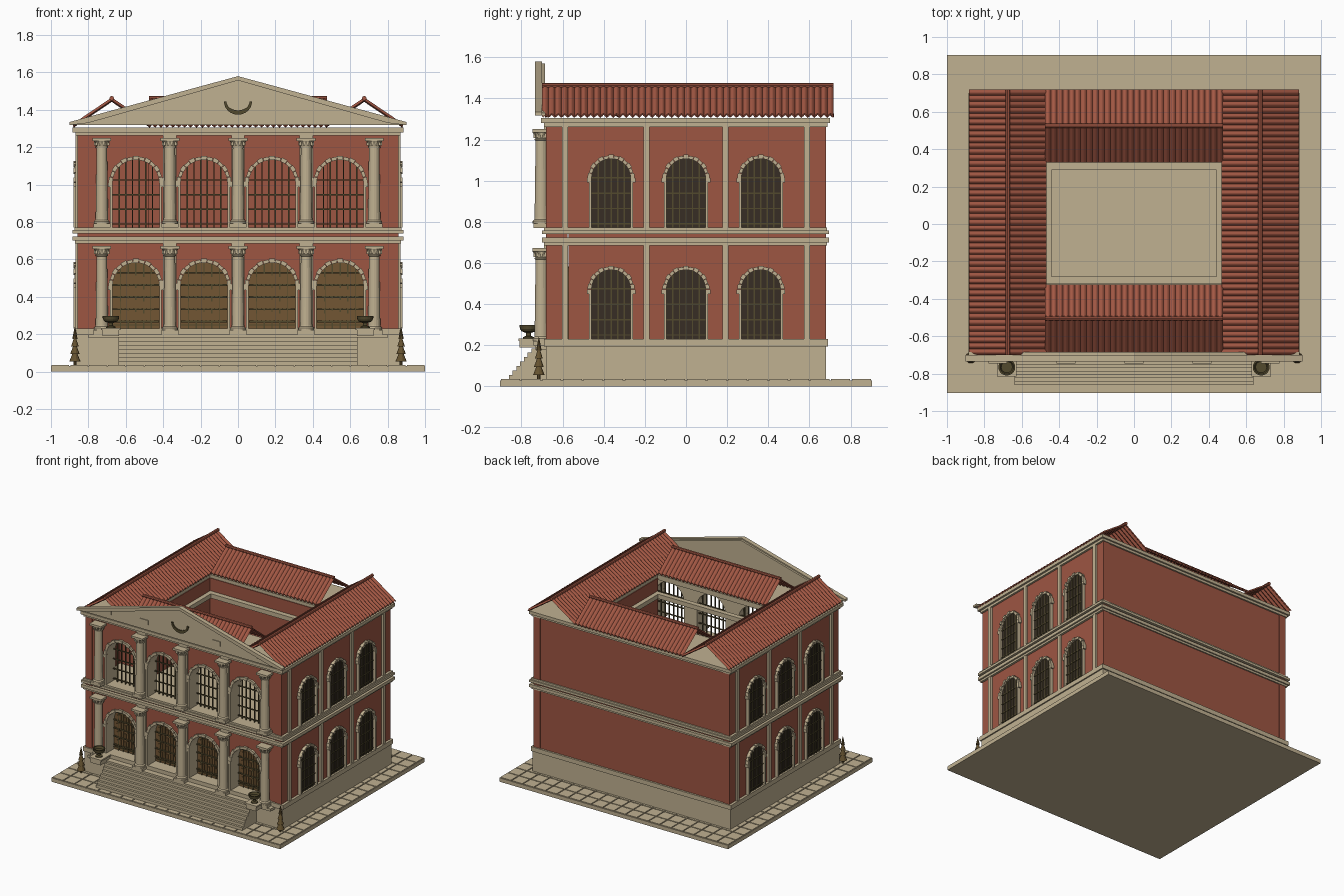
import bpy, bmesh, math
from mathutils import Vector

if "Cube" in bpy.data.objects:
    bpy.data.objects.remove(bpy.data.objects["Cube"])

def mat(name, r, g, b):
    m = bpy.data.materials.new(name)
    m.diffuse_color = (r, g, b, 1)
    m.use_nodes = True
    m.node_tree.nodes["Principled BSDF"].inputs["Base Color"].default_value = m.diffuse_color
    return m

CREAM = mat("cream stone", .53, .44, .285)
RED = mat("red plaster", .34, .092, .055)
TILE = mat("roof terracotta", .37, .098, .058)
DARK = mat("dark glass", .038, .027, .018)
BRONZE = mat("bronze", .085, .067, .027)
WOOD = mat("shelf wood", .17, .092, .033)
LEAF = mat("tree brown", .13, .085, .03)

def finish(name, bm, *mats):
    bmesh.ops.recalc_face_normals(bm, faces=bm.faces)
    me = bpy.data.meshes.new(name)
    bm.to_mesh(me)
    bm.free()
    for m in mats:
        me.materials.append(m)
    ob = bpy.data.objects.new(name, me)
    bpy.context.collection.objects.link(ob)
    return ob

def prism(bm, pts, axis, a, b):
    """Extrude a 2D outline along x or y (outline is (other, z)) or z."""
    put = {'x': lambda u, v, w: (w, u, v), 'y': lambda u, v, w: (u, w, v), 'z': lambda u, v, w: (u, v, w)}[axis]
    lo = [bm.verts.new(put(u, v, a)) for u, v in pts]
    hi = [bm.verts.new(put(u, v, b)) for u, v in pts]
    n = len(pts)
    bm.faces.new(lo)
    bm.faces.new(hi[::-1])
    for i in range(n):
        bm.faces.new((lo[i], lo[(i + 1) % n], hi[(i + 1) % n], hi[i]))

def box(bm, x0, x1, y0, y1, z0, z1):
    prism(bm, [(x0, y0), (x1, y0), (x1, y1), (x0, y1)], 'z', z0, z1)

def boxes(name, m, *lst):
    bm = bmesh.new()
    for b in lst:
        box(bm, *b)
    return finish(name, bm, m)

def lathe(bm, prof, cx, cy, n):
    rings = [[bm.verts.new((cx + r * math.cos(2 * math.pi * i / n), cy + r * math.sin(2 * math.pi * i / n), z))
              for i in range(n)] for r, z in prof]
    for p, q in zip(rings, rings[1:]):
        for i in range(n):
            bm.faces.new((p[i], p[(i + 1) % n], q[(i + 1) % n], q[i]))
    bm.faces.new(rings[0])
    bm.faces.new(rings[-1])

def arc(c, z, r, n=14):
    """Half circle from left to right."""
    return [(c - r * math.cos(math.pi * i / n), z + r * math.sin(math.pi * i / n)) for i in range(n + 1)]

def arch_shape(c, z0, zs, r):
    return [(c - r, z0)] + arc(c, zs, r) + [(c + r, z0)]

def arch_trim(bm, c, z0, zs, ri, ro, axis, a, b):
    """Wedge stones over the arch, impost blocks and slim jambs."""
    n = 13
    for i in range(n):
        t = [math.pi * (i + k) / n for k in (0.03, .97)]
        rr = ro if i % 2 == 0 else ro - .004
        pts = [(c + r * math.cos(q), zs + r * math.sin(q)) for r, q in ((ri, t[0]), (rr, t[0]), (rr, t[1]), (ri, t[1]))]
        prism(bm, pts, axis, a, b if i % 2 == 0 else a + (b - a) * .8)
    for s in (-1, 1):
        for e, lo, hi in ((ri + (ro - ri) * .6, z0, zs), (ro + .003, zs - .022, zs)):
            prism(bm, [(c + s * ri, lo), (c + s * e, lo), (c + s * e, hi), (c + s * ri, hi)], axis, a, b)

def lattice(bm, c, z0, zs, r, axis, a, b, nv, nh):
    """Window bars clipped to the arch."""
    w = .0035
    for i in range(1, nv + 1):
        d = -r + 2 * r * i / (nv + 1)
        h = zs + math.sqrt(r * r - d * d)
        prism(bm, [(c + d - w, z0), (c + d + w, z0), (c + d + w, h), (c + d - w, h)], axis, a, b)
    for i in range(nh):
        z = z0 + .02 + (zs + r * .6 - z0) * i / nh
        h = r if z < zs else math.sqrt(max(0, r * r - (z - zs) ** 2))
        prism(bm, [(c - h, z - w), (c + h, z - w), (c + h, z + w), (c - h, z + w)], axis, a, b)

BAYS = [-.546, -.182, .182, .546]
COLS = [-.728, -.364, 0, .364, .728]

# ground slab with paving tiles
boxes("ground_slab", CREAM, (-1, 1, -.903, .903, 0, .03))
bm = bmesh.new()
for i in range(20):
    for j in range(18):
        x, y = -.95 + i * .1, -.853 + j * .1003
        if abs(x) > .8 or abs(y) > .6:
            box(bm, x - .046, x + .046, y - .046, y + .046, .029, .035)
finish("paving_tiles", bm, CREAM)

# podium, steps and urn pedestals
boxes("podium", CREAM, (-.865, .865, -.68, .68, .03, .195), (-.875, .875, -.69, .69, .195, .23),
      (-.80, .80, -.735, -.55, .18, .2))
boxes("front_steps", CREAM, *[(-.64, .64, -.86 + i * .018, -.68, .03, .035 + .0215 * (i + 1)) for i in range(7)])
boxes("urn_pedestals", CREAM, *[b for s in (-1, 1) for b in (
    (s * .68 - .045, s * .68 + .045, -.81, -.69, .19, .225), (s * .68 - .052, s * .68 + .052, -.815, -.69, .222, .234))])

# wall masses
boxes("lower_core", RED, (-.855, .855, -.57, .675, .23, .75))
boxes("upper_wings", RED, (-.855, -.475, -.33, .675, .77, 1.28), (.475, .855, -.33, .675, .77, 1.28),
      (-.475, .475, .33, .675, .77, 1.28), (-.855, -.8, -.58, -.33, .77, 1.28), (.8, .855, -.58, -.33, .77, 1.28))
boxes("corner_strips", RED, *[(min(s * .80, s * .858), max(s * .80, s * .858), y - .006, y + .006, z0, z1)
      for s in (-1, 1) for y in (-.675, .675) for z0, z1 in ((.23, .74), (.77, 1.28))])

# arcaded front walls, cream inside the openings and on the back
for nm, z0, zs, z1 in (("lower", .23, .458, .75), ("upper", .77, 1.008, 1.28)):
    pts = [(-.855, z0)]
    for c in BAYS:
        pts += arch_shape(c, z0, zs, .125)
    pts += [(.855, z0), (.855, z1), (-.855, z1)]
    bm = bmesh.new()
    prism(bm, pts, 'y', -.675, -.575)
    bmesh.ops.recalc_face_normals(bm, faces=bm.faces)
    for f in bm.faces:
        inner = abs(f.calc_center_median().x) < .8 and abs(f.normal.y) < .5
        f.material_index = 1 if inner or f.normal.y > .5 else 0
    finish(nm + "_front_arcade", bm, RED, CREAM)
    bm = bmesh.new()
    for c in BAYS:
        arch_trim(bm, c, z0, zs, .125, .147, 'y', -.673, -.692)
    finish(nm + "_front_arch_trim", bm, CREAM)

# bookshelf infill below, open lattice above
bm, sh, gr = bmesh.new(), bmesh.new(), bmesh.new()
for c in BAYS:
    prism(bm, arch_shape(c, .23, .458, .125), 'y', -.59, -.568)
    lattice(sh, c, .23, .458, .124, 'y', -.597, -.588, 5, 1)
    for z in (.27, .335, .40, .465, .53):
        h = .124 if z < .458 else math.sqrt(.124 ** 2 - (z - .458) ** 2)
        box(sh, c - h, c + h, -.60, -.588, z - .006, z + .004)
        for k in range(9):
            d = -.09 + k * .0225
            if abs(d) < h - .015 and z < .5:
                box(bm, c + d - .008, c + d + .008, -.597, -.588, z + .004, z + .04 + .008 * (k * 7 % 3))
    lattice(gr, c, .77, 1.008, .125, 'y', -.603, -.594, 6, 4)
finish("bookshelves", bm, WOOD)
finish("shelf_bars", sh, BRONZE)
finish("front_window_lattice", gr, BRONZE)

# side windows and pilasters
gl, tr, br, pl = (bmesh.new() for _ in range(4))
for s in (-1, 1):
    for z0, zs in ((.23, .472), (.77, 1.012)):
        for y in (-.364, 0, .364):
            prism(gl, arch_shape(y, z0, zs, .096), 'x', s * .85, s * .859)
            arch_trim(tr, y, z0, zs, .095, .115, 'x', s * .85, s * .88)
            lattice(br, y, z0, zs, .095, 'x', s * .857, s * .865, 5, 4)
    for y in (-.588, -.192, .192, .588):
        for z0, z1 in ((.23, .70), (.77, 1.27)):
            prism(pl, [(y - .015, z0), (y + .015, z0), (y + .015, z1), (y - .015, z1)], 'x', s * .85, s * .87)
finish("side_window_glass", gl, DARK)
finish("side_window_trim", tr, CREAM)
finish("side_window_bars", br, BRONZE)
finish("side_pilasters", pl, CREAM)

# cornices between storeys (the upper one is also the courtyard floor)
boxes("storey_cornices", CREAM, (-.872, .872, -.69, .685, .685, .70), (-.885, .885, -.70, .695, .70, .724),
      (-.885, .885, -.70, .695, .74, .758), (-.875, .875, -.69, .685, .758, .772))
def ring(o, y0, y1, i, j0, j1, a, b):
    return [(-o, o, y0, j0, a, b), (-o, o, j1, y1, a, b), (-o, -i, j0, j1, a, b), (i, o, j0, j1, a, b)]
boxes("top_cornice", CREAM, *ring(.885, -.705, .70, .48, -.33, .335, 1.28, 1.305),
      *ring(.87, -.69, .687, .48, -.335, .34, 1.262, 1.28))
boxes("courtyard_cornice", CREAM, *ring(.478, -.32, .335, .44, -.28, .29, 1.145, 1.18))

# front piers and columns
bm = bmesh.new()
pr = bmesh.new()
for x in COLS:
    for z0, z1 in ((.23, .672), (.77, 1.25)):
        if abs(x) < .7:
            box(pr, x - .036, x + .036, -.69, -.67, z0, z1 + .02)
        b = z0 - .03 if z0 < .5 else z0
        box(bm, x - .045, x + .045, -.742, -.675, b, b + .022)
        lathe(bm, [(.042, b + .022), (.042, b + .034), (.034, b + .042), (.033, b + .05), (.028, z1 - .055),
                   (.033, z1 - .053), (.033, z1 - .047), (.029, z1 - .045), (.034, z1 - .03), (.043, z1 - .016)],
              x, -.703, 20)
        box(bm, x - .05, x + .05, -.745, -.67, z1 - .016, z1)
        for k in range(10):   # capital leaves
            t = 2 * math.pi * k / 10
            cx, cy = x + .036 * math.cos(t), -.703 + .036 * math.sin(t)
            box(bm, cx - .005, cx + .005, cy - .005, cy + .005, z1 - .042, z1 - .018)
finish("front_columns", bm, CREAM)
finish("front_piers", pr, CREAM)

# pediment with raking mouldings, plaques and crescent
bm = bmesh.new()
prism(bm, [(-.885, 1.318), (.885, 1.318), (.885, 1.33), (0, 1.57), (-.885, 1.33)], 'y', -.72, -.685)
prism(bm, [(-.9, 1.318), (-.80, 1.33), (0, 1.557), (.80, 1.33), (.9, 1.318), (.9, 1.335), (0, 1.58), (-.9, 1.335)],
      'y', -.735, -.70)
for x, z, w, h in ((.317, 1.38, .036, .018), (.64, 1.375, .036, .02)):
    for s in (-1, 1):
        box(bm, s * x - w, s * x + w, -.726, -.715, z - h, z + h)
finish("pediment", bm, CREAM)
bm = bmesh.new()
out = [(.075 * math.cos(math.pi * i / 12), 1.444 - .07 * math.sin(math.pi * i / 12)) for i in range(13)]
inn = [(-.062 * math.cos(math.pi * i / 12), 1.444 - .047 * math.sin(math.pi * i / 12)) for i in range(13)]
prism(bm, out + inn, 'y', -.729, -.718)
finish("pediment_crescent", bm, BRONZE)

# corrugated gable roofs, open at their ends
def roof(name, axis, c, half, a, b, ribs):
    bm = bmesh.new()
    put = (lambda u, v, z: (v, u, z)) if axis == 'x' else (lambda u, v, z: (u, v, z))
    n = ribs * 6
    for s in (-1, 1):
        prev = None
        for i in range(n + 1):
            v = a + (b - a) * i / n
            h = .014 * abs(math.sin(math.pi * i / 6))
            cur = [bm.verts.new(put(c + s * half, v, 1.312 + h)), bm.verts.new(put(c, v, 1.452 + h))]
            if prev:
                q = (prev[0], cur[0], cur[1], prev[1])
                bm.faces.new(q)
            prev = cur
    for f in bm.faces:
        f.normal_update()
        if f.normal.z < 0:
            f.normal_flip()
    # ridge cap
    circ = [(c + .012 * math.cos(math.pi * k / 4), 1.462 + .012 * math.sin(math.pi * k / 4)) for k in range(8)]
    cap = bmesh.new()
    prism(cap, circ, 'x' if axis == 'x' else 'y', a, b)
    finish(name + "_ridge_cap", cap, TILE)
    me = bpy.data.meshes.new(name)
    bm.to_mesh(me)
    bm.free()
    me.materials.append(TILE)
    ob = bpy.data.objects.new(name, me)
    bpy.context.collection.objects.link(ob)
    m = ob.modifiers.new("thickness", 'SOLIDIFY')
    m.thickness, m.offset = .008, -1

roof("left_roof", 'y', -.675, .207, -.70, .718, 45)
roof("right_roof", 'y', .675, .207, -.70, .718, 45)
roof("back_roof", 'x', .525, .195, -.475, .475, 30)
roof("front_roof", 'x', -.505, .182, -.475, .475, 30)

# urns and little trees
ur, tr = bmesh.new(), bmesh.new()
for s in (-1, 1):
    lathe(ur, [(.026, .234), (.026, .24), (.012, .246), (.012, .26), (.034, .268), (.042, .28), (.045, .298),
               (.037, .298), (.03, .282)], s * .68, -.765, 20)
    lathe(tr, [(.008, .03), (.008, .06)], s * .872, -.715, 8)
    for r, z, h in ((.03, .055, .07), (.025, .095, .065), (.02, .135, .06), (.014, .175, .065)):
        lathe(tr, [(r, z), (.001, z + h)], s * .872, -.715, 10)
finish("urns", ur, BRONZE)
finish("corner_trees", tr, LEAF)
